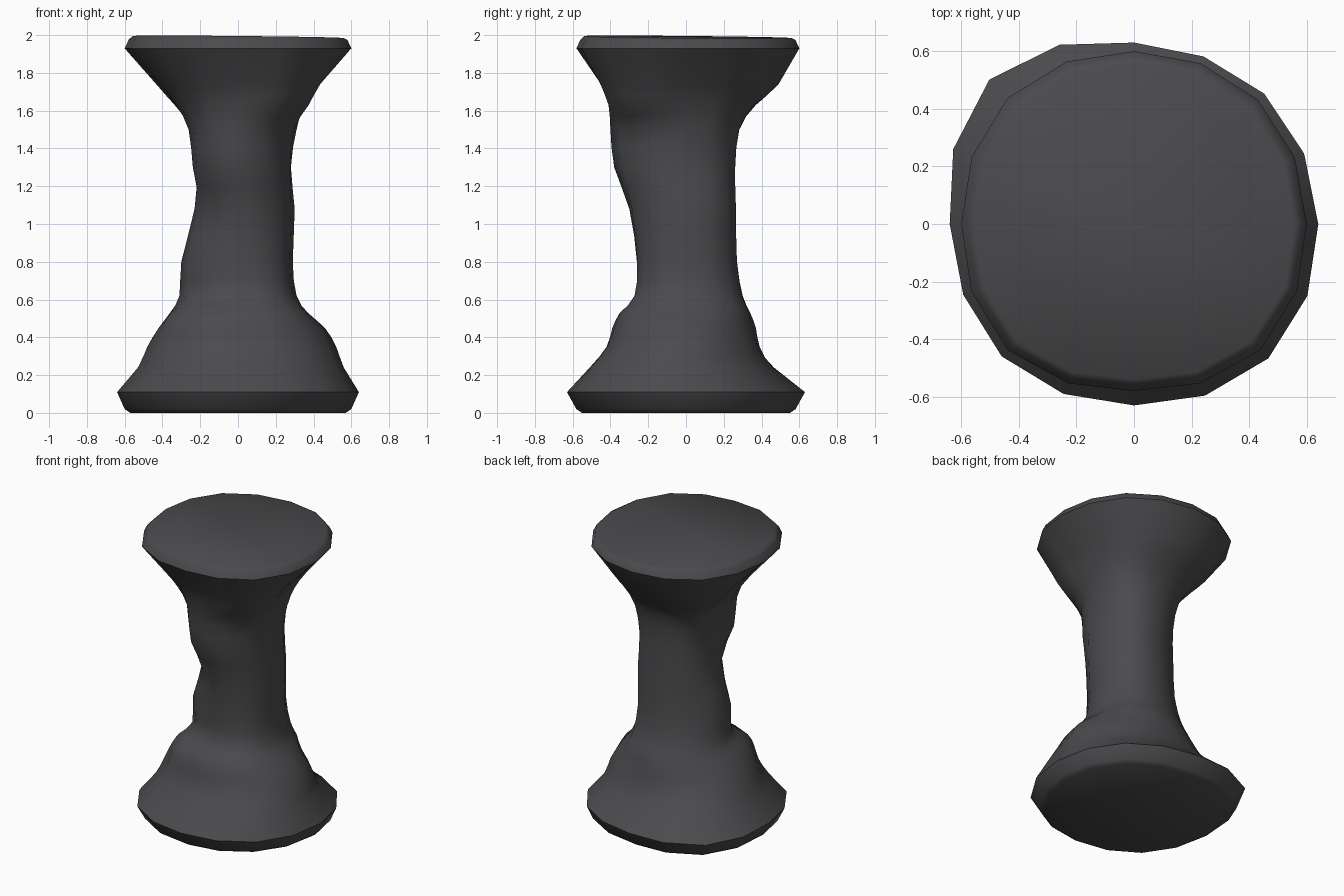
import bpy
import bmesh
import math

default_cube = bpy.data.objects.get("Cube")
if default_cube:
    bpy.data.objects.remove(default_cube, do_unlink=True)

# Cross-sections in hundredths: height, then the radius every 45 degrees
# starting from +x and turning towards +y
SECTIONS = [
    (2, 60, 60, 58, 65, 60, 60, 58, 60),
    (11, 64, 64, 63, 71, 64, 65, 63, 66),
    (24, 56, 50, 46, 55, 53, 54, 51, 58),
    (35, 52, 45, 39, 44, 48, 47, 42, 49),
    (45, 46, 40, 37, 38, 42, 44, 39, 44),
    (53, 37, 38, 34, 34, 36, 40, 35, 40),
    (62, 31, 34, 30, 30, 31, 28, 27, 32),
    (80, 29, 31, 27, 26, 30, 28, 26, 30),
    (108, 30, 31, 26, 25, 23, 23, 30, 31),
    (130, 28, 30, 26, 25, 22, 31, 38, 33),
    (150, 31, 33, 28, 29, 25, 33, 40, 34),
    (163, 35, 40, 37, 40, 33, 39, 41, 46),
    (174, 42, 48, 49, 52, 42, 47, 45, 52),
    (193, 60, 61, 60, 62, 60, 62, 58, 62),
]


def curved_midpoint(before, start, end, after):
    """Halfway value on a smooth curve through four neighbours."""
    return (9 * (start + end) - before - after) / 16


def round_out(radii):
    """Double the points around one cross-section."""
    count = len(radii)
    result = []
    for i, radius in enumerate(radii):
        following = radii[(i + 1) % count]
        after = radii[(i + 2) % count]
        result += [radius, curved_midpoint(radii[i - 1], radius, following, after)]
    return result


def smooth_stack(rows):
    """Add a curved section between neighbours, leaving the hard rims alone."""
    result = []
    for i, row in enumerate(rows):
        result.append(row)
        if 2 <= i < len(rows) - 2:
            result.append([curved_midpoint(*values)
                           for values in zip(*rows[i - 1:i + 3])])
    return result


def make_material(name, colour):
    material = bpy.data.materials.new(name)
    material.use_nodes = True
    material.diffuse_color = colour
    shader = material.node_tree.nodes["Principled BSDF"]
    shader.inputs["Base Color"].default_value = colour
    return material


def loft(name, rows, material):
    """Skin a closed body through rows of (height, radii)."""
    bm = bmesh.new()
    rings = []
    for height, *radii in rows:
        step = math.tau / len(radii)
        rings.append([bm.verts.new((r * math.cos(k * step),
                                    r * math.sin(k * step), height))
                      for k, r in enumerate(radii)])
    for lower, upper in zip(rings, rings[1:]):
        for k in range(len(lower)):
            bm.faces.new((lower[k - 1], lower[k], upper[k], upper[k - 1]))
    bm.faces.new(reversed(rings[0]))
    bm.faces.new(rings[-1])
    bmesh.ops.recalc_face_normals(bm, faces=bm.faces)
    mesh = bpy.data.meshes.new(name)
    bm.to_mesh(mesh)
    bm.free()
    mesh.materials.append(material)
    body = bpy.data.objects.new(name, mesh)
    bpy.context.collection.objects.link(body)
    return body


# Uneven flared body
rows = [[value / 100 for value in (height, *round_out(radii))]
        for height, *radii in SECTIONS]
rows = smooth_stack(rows)

# Chamfered edge of the flat top and the underside
rim = rows[-1][1:]
foot = rows[0][1:]
rows += [[1.975] + [r * 0.965 for r in rim],
         [1.99] + [r * 0.93 for r in rim]]
rows.insert(0, [0.0] + [r * 0.95 for r in foot])

stone = make_material("dark_grey", (0.07, 0.07, 0.075, 1))
column = loft("flared_column", rows, stone)

# Very slight tilt of the top face, highest towards the front right
for vertex in column.data.vertices:
    if vertex.co.z > 1.98:
        vertex.co.z -= 0.01 * (vertex.co.x + vertex.co.y)

bpy.ops.object.select_all(action="DESELECT")
column.select_set(True)
bpy.context.view_layer.objects.active = column
bpy.ops.object.shade_smooth_by_angle(angle=math.radians(50))
